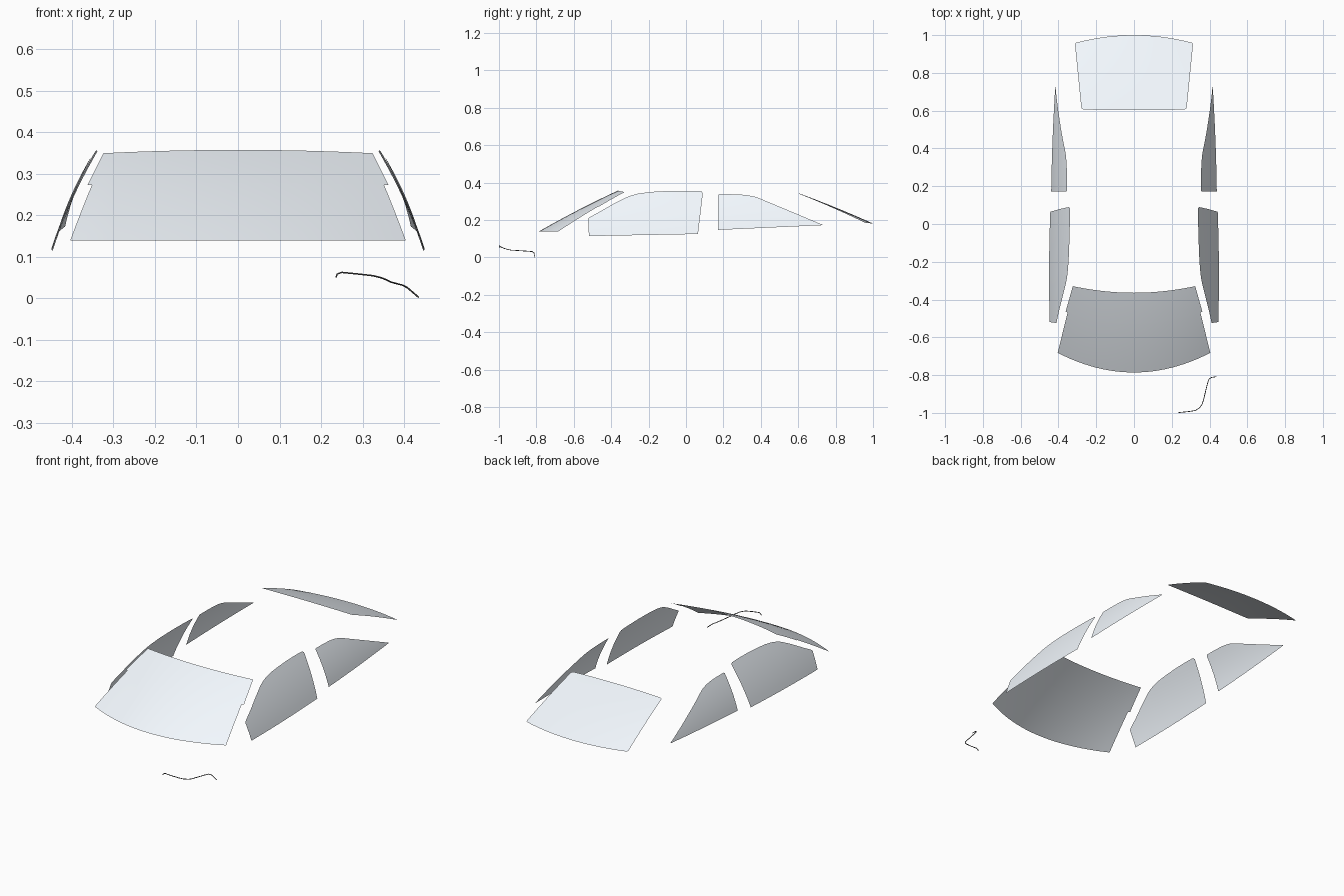
import bpy, bmesh

if "Cube" in bpy.data.objects:
    bpy.data.objects.remove(bpy.data.objects["Cube"])


def material(name, rgb):
    m = bpy.data.materials.new(name)
    m.diffuse_color = (*rgb, 1)
    m.use_nodes = True
    m.node_tree.nodes["Principled BSDF"].inputs["Base Color"].default_value = m.diffuse_color
    return m


glass = material("pale_glass", (0.9, 0.95, 1.0))
dark = material("dark_trim", (0.1, 0.1, 0.1))


def grid_object(name, rows):
    """Make a smooth single sheet from rows of points."""
    bm = bmesh.new()
    vs = [[bm.verts.new(p) for p in r] for r in rows]
    for a, b in zip(vs, vs[1:]):
        for i in range(len(a) - 1):
            bm.faces.new((a[i], a[i + 1], b[i + 1], b[i]))
    bm.normal_update()
    me = bpy.data.meshes.new(name)
    bm.to_mesh(me)
    bm.free()
    for p in me.polygons:
        p.use_smooth = True
    me.materials.append(glass)
    ob = bpy.data.objects.new(name, me)
    bpy.context.collection.objects.link(ob)
    return ob


def lerp(a, b, t):
    return a + (b - a) * t


def bowed_glass(name, start, end, base, widths, bulge, flip=False):
    """start/end: (centre y, corner y, centre z, corner z); base: nominal half widths;
    widths: actual (t, half width)."""
    rows = []
    for t, hw in widths:
        yc, yk, zc, zk = (lerp(a, b, t) for a, b in zip(start, end))
        up = bulge * 4 * t * (1 - t)
        row = []
        for i in range(25):
            x = (i / 12 - 1) * hw
            s = x / lerp(*base, t)
            row.append((x, lerp(yc, yk, s * s), lerp(zc, zk, s * s) + up))
        rows.append(row[::-1] if flip else row)
    return grid_object(name, rows)


def fill(keys, step=0.06):
    """Subdivide a list of (t, width) keys."""
    out = [keys[0]]
    for a, b in zip(keys, keys[1:]):
        n = max(1, int((b[0] - a[0]) / step))
        out += [(lerp(a[0], b[0], k / n), lerp(a[1], b[1], k / n)) for k in range(1, n + 1)]
    return out


# Windscreen with a small step in its side edges
bowed_glass("windscreen", (-0.786, -0.682, 0.139, 0.139), (-0.364, -0.329, 0.357, 0.349), (0.404, 0.324),
            fill([(0, 0.404), (0.605, 0.352), (0.612, 0.362), (1, 0.324)]), 0.006)

# Rear window with softened corners
bowed_glass("rear_window", (0.603, 0.606, 0.343, 0.339), (1.0, 0.958, 0.181, 0.185), (0.278, 0.313),
            fill([(0, 0.268), (0.012, 0.276), (0.03, 0.279), (0.97, 0.312), (0.99, 0.312), (1, 0.307)]),
            0.004, True)


def side_glass(name, top, bottom, surf):
    """Loft between top and bottom (y, z) edges, laid on a curved side surface, both sides."""
    y0, y1 = top[0][0], top[-1][0]
    for side, sx in (("right", 1), ("left", -1)):
        rows = []
        for k in range(9):
            v = k / 8
            row = []
            for y, z in top:
                u = (y - y0) / (y1 - y0)
                yy = lerp(lerp(bottom[0][0], bottom[1][0], u), y, v)
                zz = lerp(lerp(bottom[0][1], bottom[1][1], u), z, v)
                row.append((sx * surf(yy, zz), yy, zz))
            rows.append(row if sx > 0 else row[::-1])
        grid_object(side + "_" + name, rows)


def front_surface(y, z):
    t = (z - 0.115) / 0.235
    return lerp(0.446, 0.341, t) + 0.03 * t * (1 - t) + 0.005 * (1 - ((y + 0.22) / 0.3) ** 2)


def back_surface(y, z):
    t = (z - 0.148) / 0.187
    return lerp(0.438, 0.357, t) + 0.028 * t * (1 - t) - 0.045 * (y - 0.17) ** 2


# Front door windows
side_glass("front_door_window",
           [(-0.524, 0.208), (-0.515, 0.215), (-0.46, 0.245), (-0.41, 0.274), (-0.364, 0.299), (-0.32, 0.321),
            (-0.29, 0.332), (-0.26, 0.34), (-0.2, 0.349), (-0.14, 0.353), (-0.06, 0.356),
            (0.02, 0.356), (0.075, 0.354), (0.084, 0.352), (0.09, 0.344)],
           [(-0.519, 0.114), (0.064, 0.125)], front_surface)

# Rear door windows tapering to a point
side_glass("rear_door_window",
           [(0.171, 0.333), (0.176, 0.338), (0.23, 0.338), (0.29, 0.336), (0.33, 0.332), (0.37, 0.324),
            (0.4, 0.313), (0.43, 0.3), (0.5, 0.271), (0.61, 0.225), (0.69, 0.191), (0.729, 0.175)],
           [(0.171, 0.147), (0.727, 0.172)], back_surface)

# Thin trim strip at the front corner
path = [(0.236, -0.998, 0.05), (0.239, -0.998, 0.058), (0.25, -0.997, 0.062), (0.29, -0.993, 0.058),
        (0.325, -0.987, 0.054), (0.345, -0.975, 0.049), (0.36, -0.955, 0.043), (0.367, -0.935, 0.039),
        (0.378, -0.89, 0.036), (0.389, -0.845, 0.033), (0.397, -0.822, 0.031),
        (0.408, -0.813, 0.025), (0.435, -0.808, 0.002)]
cu = bpy.data.curves.new("front_trim_strip", "CURVE")
cu.dimensions = "3D"
cu.bevel_depth = 0.002
cu.bevel_resolution = 1
cu.materials.append(dark)
sp = cu.splines.new("POLY")
sp.points.add(len(path) - 1)
for p, co in zip(sp.points, path):
    p.co = (*co, 1)
bpy.context.collection.objects.link(bpy.data.objects.new("front_trim_strip", cu))
